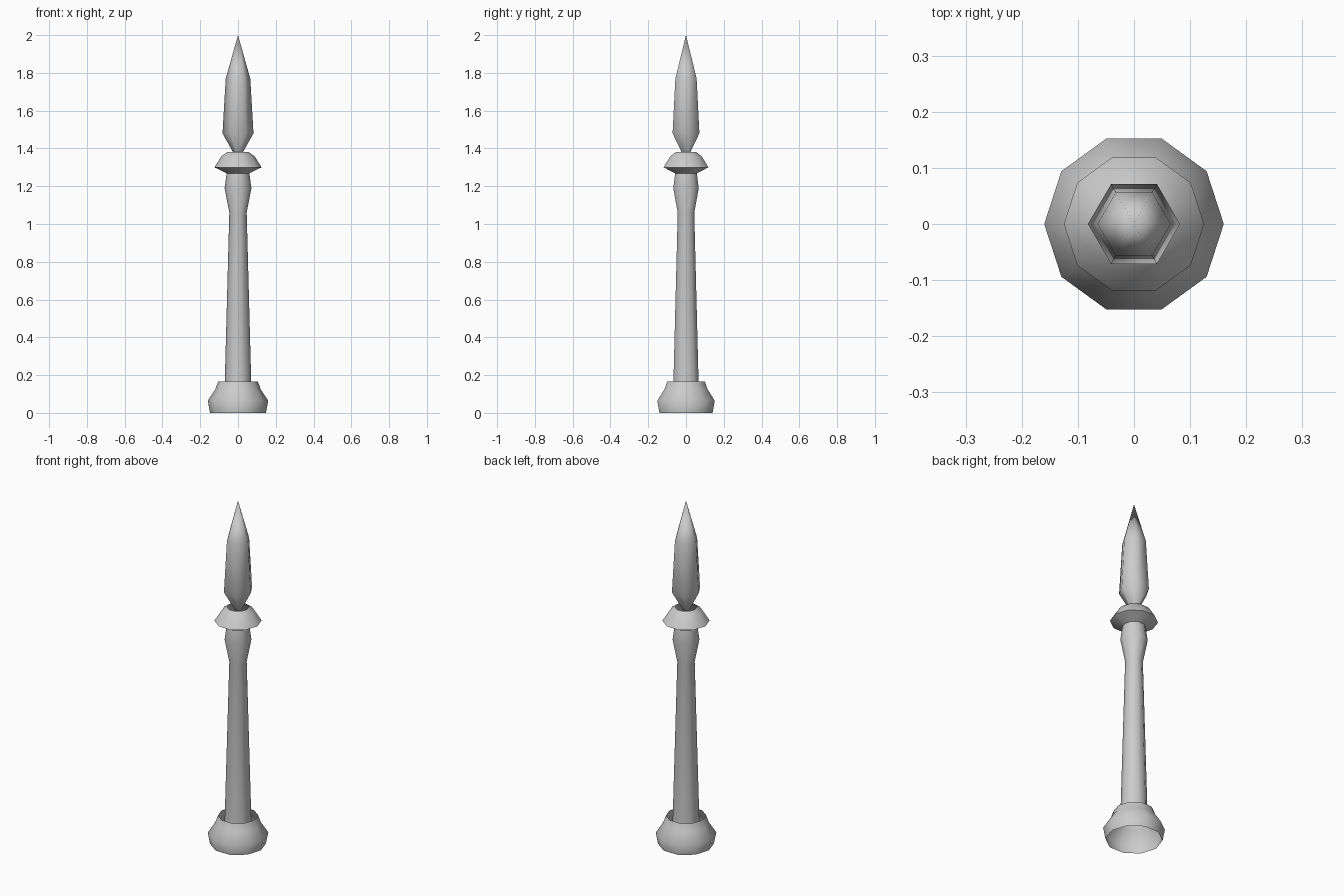
import bpy
import bmesh
from math import cos, sin, pi, radians

cube = bpy.data.objects.get("Cube")
if cube:
    bpy.data.objects.remove(cube, do_unlink=True)

# One plain grey for the whole post
grey = bpy.data.materials.new("stone_grey")
grey.use_nodes = True
colour = (0.6, 0.6, 0.6, 1)
grey.diffuse_color = colour
grey.node_tree.nodes["Principled BSDF"].inputs["Base Color"].default_value = colour


def lathe(name, sides, profile, angle):
    """Open-ended faceted turning from (radius, height) pairs, bottom to top."""
    bm = bmesh.new()
    rings = []
    for r, z in profile:
        if r == 0:
            rings.append([bm.verts.new((0, 0, z))] * sides)
        else:
            rings.append([bm.verts.new((r * cos(2 * pi * i / sides),
                                        r * sin(2 * pi * i / sides), z))
                          for i in range(sides)])
    for low, high in zip(rings, rings[1:]):
        for i in range(sides):
            j = (i + 1) % sides
            corners = [low[i], low[j], high[j], high[i]]
            bm.faces.new(list(dict.fromkeys(corners)))
    mesh = bpy.data.meshes.new(name)
    bm.to_mesh(mesh)
    bm.free()
    mesh.materials.append(grey)
    obj = bpy.data.objects.new(name, mesh)
    bpy.context.collection.objects.link(obj)
    bpy.ops.object.select_all(action='DESELECT')
    obj.select_set(True)
    bpy.context.view_layer.objects.active = obj
    bpy.ops.object.shade_smooth_by_angle(angle=radians(angle))
    return obj


# Hollow foot, open at top and bottom
lathe("base", 10, [(0.148, 0), (0.16, 0.065), (0.12, 0.125), (0.106, 0.165)], 60)

# Tapered shaft with a swelling near the top
lathe("shaft", 10, [(0.071, 0.12), (0.07, 0.165), (0.046, 1.06),
                    (0.071, 1.19), (0.06, 1.27)], 60)

# Flared collar, open at the top
lathe("collar", 10, [(0.06, 1.268), (0.125, 1.3), (0.088, 1.358), (0.058, 1.38)], 60)

# Six-sided spear-shaped finial
lathe("finial", 6, [(0.018, 1.365), (0.082, 1.48), (0.065, 1.77), (0, 2)], 65)
